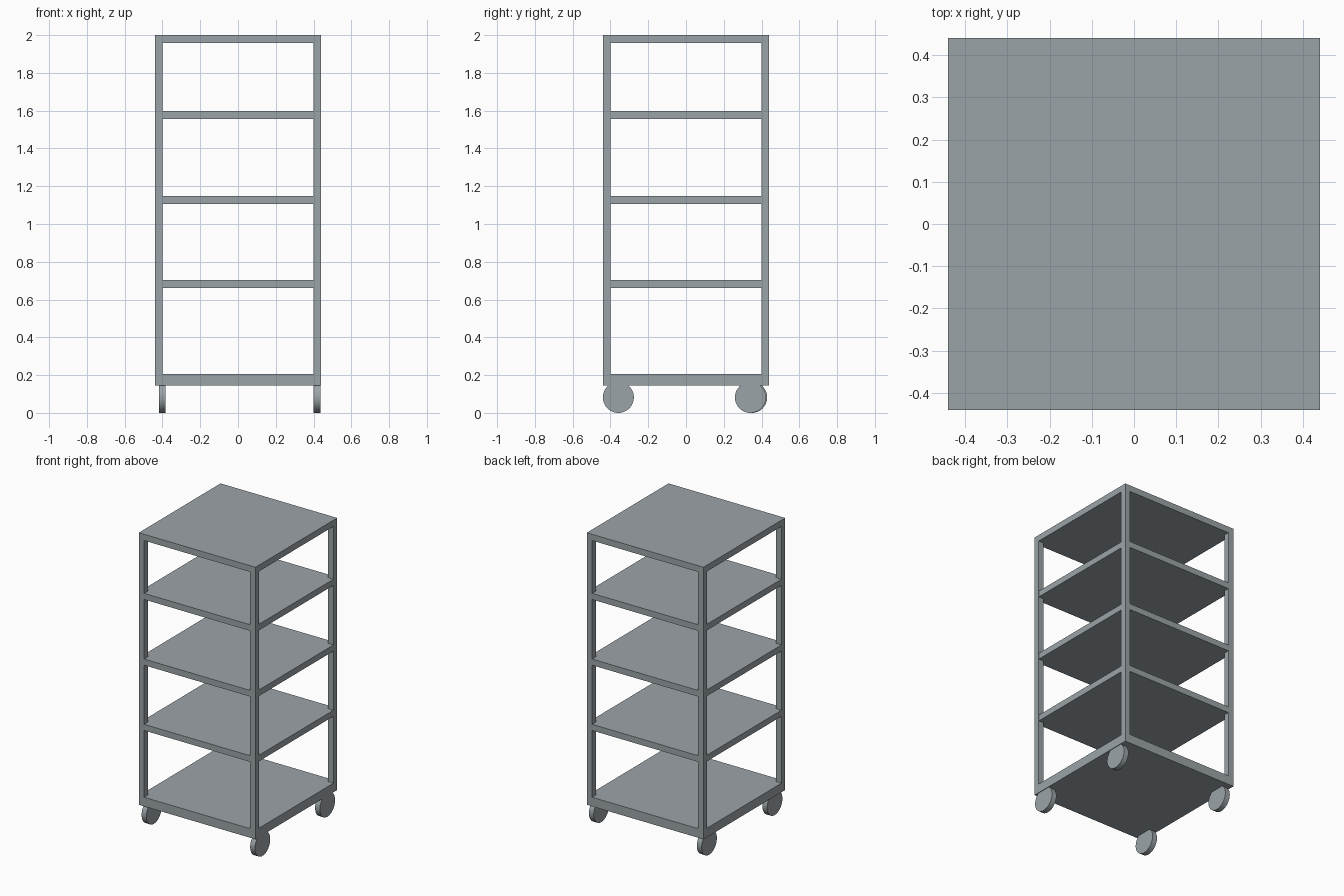
import bpy
import math

if "Cube" in bpy.data.objects:
    bpy.data.objects.remove(bpy.data.objects["Cube"])

# Single painted-metal grey
grey = bpy.data.materials.new("steel grey")
grey.diffuse_color = (0.33, 0.37, 0.39, 1)
grey.use_nodes = True
grey.node_tree.nodes["Principled BSDF"].inputs["Base Color"].default_value = grey.diffuse_color

HALF = 0.44   # half width of the rack
POST = 0.04   # post thickness


def box(name, size, centre):
    bpy.ops.mesh.primitive_cube_add(size=1, location=centre)
    ob = bpy.context.object
    ob.name = name
    ob.scale = size
    bpy.ops.object.transform_apply(location=False, rotation=False, scale=True)
    ob.data.materials.append(grey)
    return ob


def slab(name, z0, z1, half):
    return box(name, (2 * half, 2 * half, z1 - z0), (0, 0, (z0 + z1) / 2))


def wheel(name, x, y):
    r = 0.082
    bpy.ops.mesh.primitive_cylinder_add(vertices=48, radius=r, depth=0.036,
                                        location=(x, y, r),
                                        rotation=(0, math.pi / 2, 0))
    ob = bpy.context.object
    ob.name = name
    ob.data.materials.append(grey)
    bpy.ops.object.shade_smooth_by_angle(angle=math.radians(30))


# Top and base slabs
slab("top_panel", 1.957, 2.0, HALF)
slab("base_panel", 0.145, 0.207, HALF)

# Middle shelves, a hair inside the posts
for i, z in enumerate((0.662, 1.107, 1.555)):
    slab(f"shelf_{i + 1}", z, z + 0.042, HALF - 0.0005)

# Corner posts
for sx, side in ((-1, "left"), (1, "right")):
    for sy, end in ((-1, "front"), (1, "back")):
        c = HALF - POST / 2
        box(f"{end}_{side}_post", (POST, POST, 1.75), (sx * c, sy * c, 1.082))

# Wheels under the corners
wheel("front_left_wheel", -0.401, -0.358)
wheel("front_right_wheel", 0.418, -0.358)
wheel("back_left_wheel", -0.401, 0.348)
wheel("back_right_wheel", 0.418, 0.341)
